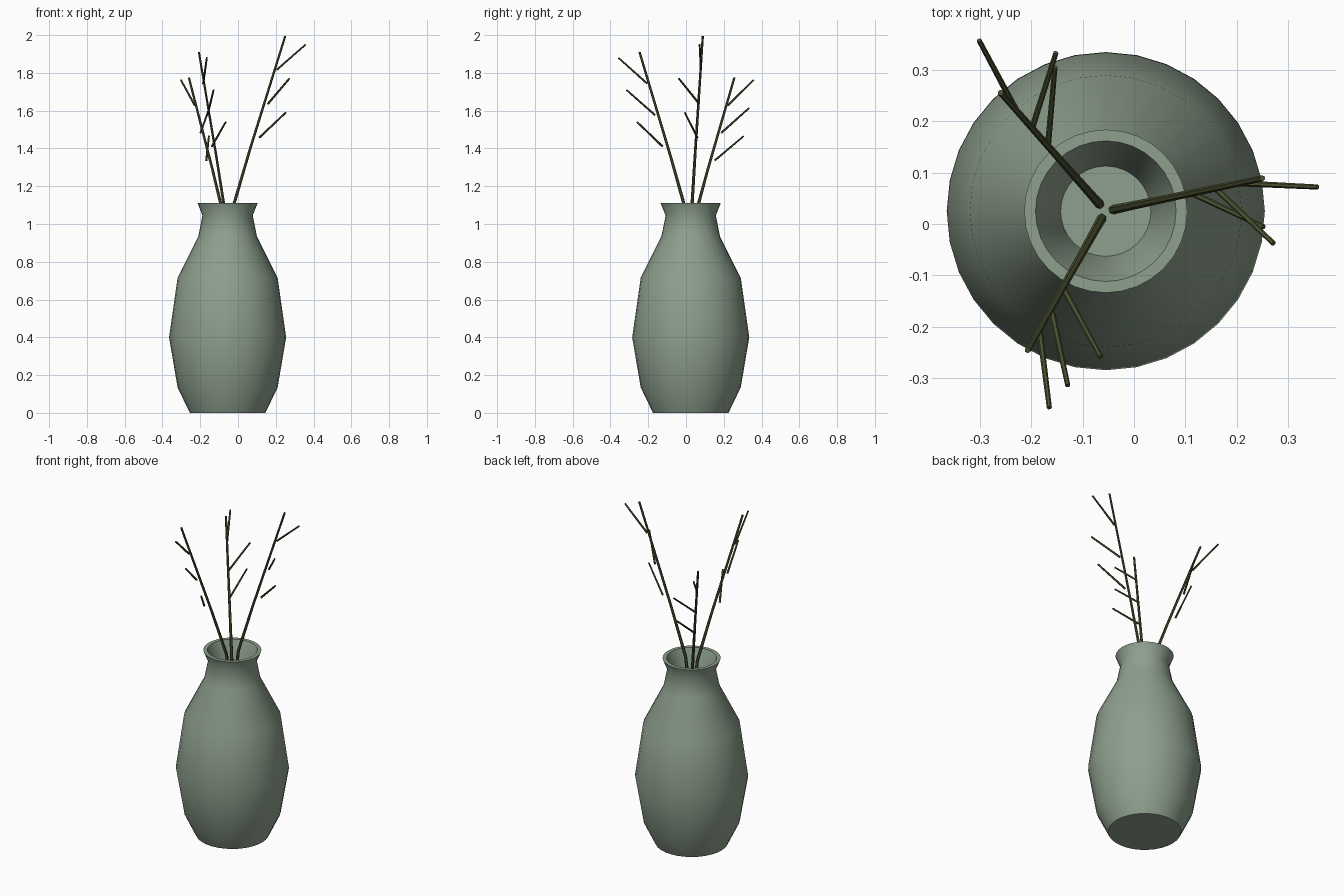
import bpy, bmesh, math
from mathutils import Vector

if "Cube" in bpy.data.objects:
    bpy.data.objects.remove(bpy.data.objects["Cube"])


def material(name, rgb):
    m = bpy.data.materials.new(name)
    m.diffuse_color = (*rgb, 1)
    m.use_nodes = True
    m.node_tree.nodes["Principled BSDF"].inputs["Base Color"].default_value = m.diffuse_color
    return m


GREEN = material("sage_green", (0.27, 0.35, 0.27))
OLIVE = material("dark_olive", (0.07, 0.085, 0.03))
CX, CY = -0.055, 0.025


def finish(name, bm, mat, angle):
    bmesh.ops.recalc_face_normals(bm, faces=bm.faces)
    me = bpy.data.meshes.new(name)
    bm.to_mesh(me)
    bm.free()
    ob = bpy.data.objects.new(name, me)
    bpy.context.collection.objects.link(ob)
    me.materials.append(mat)
    bpy.ops.object.select_all(action='DESELECT')
    ob.select_set(True)
    bpy.context.view_layer.objects.active = ob
    bpy.ops.object.shade_smooth_by_angle(angle=math.radians(angle))
    return ob


def loft(name, rings, mat, angle):
    """Skin a list of vertex rings and cap both ends."""
    bm = bmesh.new()
    loops = [[bm.verts.new(p) for p in r] for r in rings]
    n = len(loops[0])
    for a, b in zip(loops, loops[1:]):
        for i in range(n):
            j = (i + 1) % n
            bm.faces.new((a[i], a[j], b[j], b[i]))
    bm.faces.new(loops[0][::-1])
    bm.faces.new(loops[-1])
    return finish(name, bm, mat, angle)


def tube(name, pts, r0, r1):
    """Tapered six-sided twig along a path."""
    d = (pts[-1] - pts[0]).normalized()
    u = d.cross(Vector((0, 0, 1))).normalized()
    v = d.cross(u)
    rings = []
    for k, p in enumerate(pts):
        r = r0 + (r1 - r0) * k / (len(pts) - 1)
        rings.append([p + r * (u * math.cos(i * math.pi / 3) + v * math.sin(i * math.pi / 3))
                      for i in range(6)])
    return loft(name, rings, OLIVE, 30)


# Vase: turned profile, outside up, over the rim and down into the neck
profile = [(0.20, 0), (0.265, 0.135), (0.31, 0.40), (0.265, 0.715), (0.155, 0.935),
           (0.133, 1.045), (0.159, 1.11), (0.137, 1.11), (0.112, 1.045), (0.088, 0.93)]
SIDES = 32
loft("vase", [[Vector((CX + r * math.cos(2 * math.pi * i / SIDES),
                       CY + r * math.sin(2 * math.pi * i / SIDES), z))
               for i in range(SIDES)] for r, z in profile], GREEN, 35)

# Stems with their side twigs: stem tip, then twig tips from low to high
base = Vector((CX, CY, 0.80))
stems = [
    ((0.25, 0.089, 1.995), [(0.253, -0.006, 1.59), (0.272, -0.038, 1.77), (0.358, 0.072, 1.95)]),
    ((-0.26, 0.256, 1.775), [(-0.154, 0.306, 1.466), (-0.152, 0.334, 1.614), (-0.302, 0.358, 1.762)]),
    ((-0.207, -0.246, 1.91), [(-0.065, -0.259, 1.54), (-0.129, -0.315, 1.71), (-0.165, -0.358, 1.88)]),
]
bend = [(0, 0), (0.26, 0.115), (0.5, 0.39), (1, 1)]  # height share, outward share
for s, (tip, twigs) in enumerate(stems, 1):
    span = Vector(tip) - base
    path = [base + Vector((span.x * f, span.y * f, span.z * t)) for t, f in bend]
    tube(f"stem_{s}", path, 0.010, 0.006)
    for k, end in enumerate(twigs):
        start = base + span * (0.55 + 0.15 * k)
        tube(f"twig_{s}_{k + 1}", [start, Vector(end)], 0.006, 0.005)
